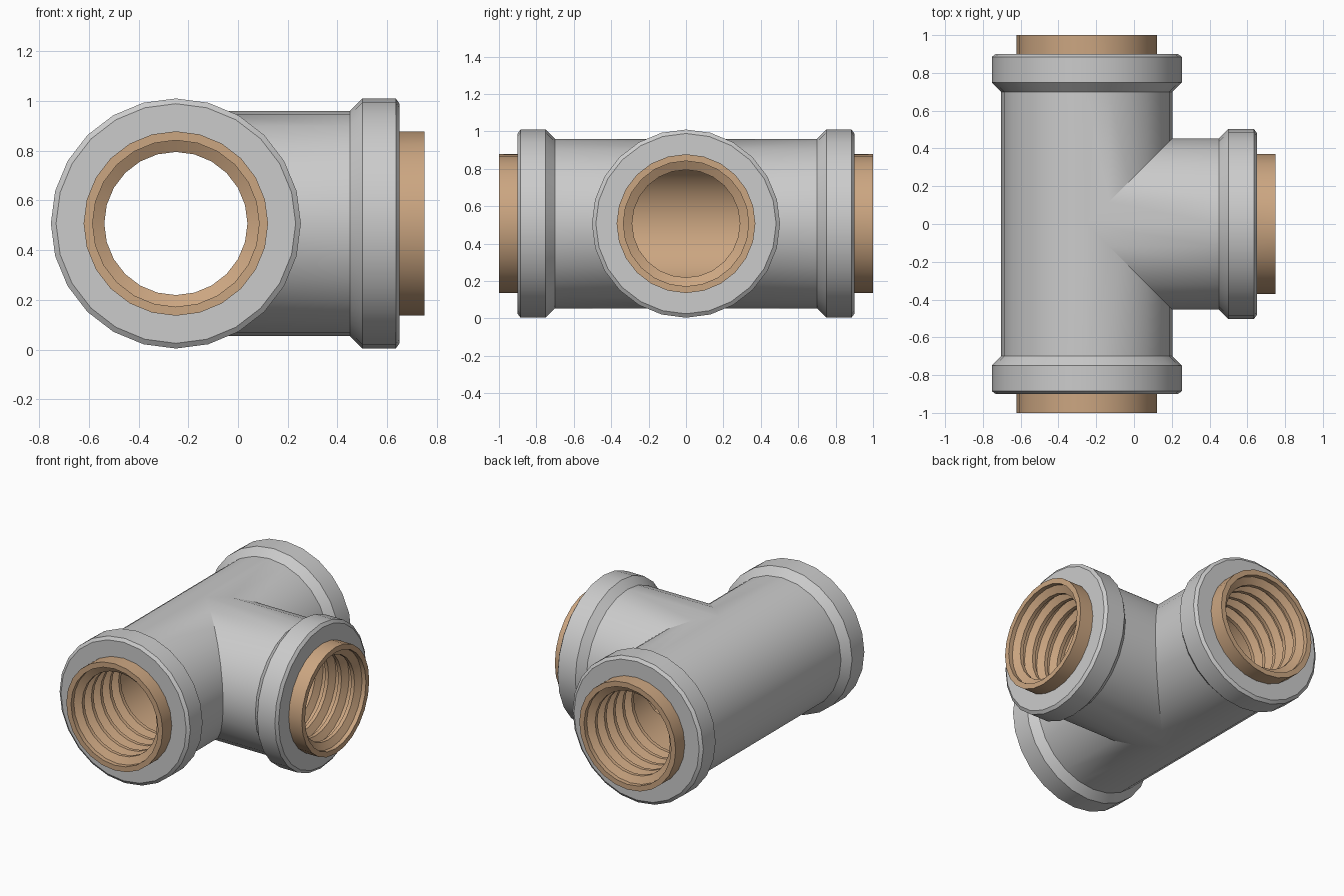
import bpy, bmesh
from math import sin, cos, pi, radians

if "Cube" in bpy.data.objects:
    bpy.data.objects.remove(bpy.data.objects["Cube"])

N = 24                    # sides of every round section
CX, CZ = -0.25, 0.507     # where the three pipe axes meet


def place(arm, t, r, a):
    """Point at distance t along an arm; t None means the mitre joint with the other arms."""
    u, v = r * cos(a), r * sin(a)
    if arm == "side":
        return (CX + (abs(u) if t is None else t), u, CZ + v)
    t = max(0, u) if t is None else t
    return (CX + u, t if arm == "back" else -t, CZ + v)


def tee(name, profile, colour=None):
    """Turn one profile (distance, radius) around all three arms and weld them at the mitre."""
    bm = bmesh.new()
    for arm in ("front", "back", "side"):
        rings = [[bm.verts.new(place(arm, t, r, 2 * pi * i / N)) for i in range(N)]
                 for t, r in profile]
        for p, q in zip(rings, rings[1:]):
            for i in range(N):
                j = (i + 1) % N
                bm.faces.new((p[i], p[j], q[j], q[i]))
    bmesh.ops.remove_doubles(bm, verts=bm.verts, dist=1e-5)
    bmesh.ops.recalc_face_normals(bm, faces=bm.faces)
    mesh = bpy.data.meshes.new(name)
    bm.to_mesh(mesh)
    bm.free()
    ob = bpy.data.objects.new(name, mesh)
    bpy.context.collection.objects.link(ob)
    if colour:
        mat = bpy.data.materials.new(name + "_colour")
        mat.diffuse_color = colour
        mat.use_nodes = True
        mat.node_tree.nodes["Principled BSDF"].inputs["Base Color"].default_value = mat.diffuse_color
        mesh.materials.append(mat)
    bpy.ops.object.select_all(action="DESELECT")
    ob.select_set(True)
    bpy.context.view_layer.objects.active = ob
    bpy.ops.object.shade_smooth_by_angle(angle=radians(30))
    return ob


# Grey outer body with a bevelled collar at each end
tee("pipe_body", [(None, 0.453), (0.70, 0.453), (0.75, 0.503), (0.885, 0.503),
                  (0.90, 0.482), (0.90, 0.371), (None, 0.371)])

# Threaded lining: plain outside, ridges inside each mouth, plain bore at the centre
ROOT, CREST, PITCH = 0.335, 0.288, 0.1
lining = [(None, 0.371), (1.0, 0.371), (1.0, ROOT)]
for k in range(5):
    t = 0.97 - k * PITCH
    lining += [(t, ROOT), (t - 0.025, CREST), (t - 0.05, CREST), (t - 0.075, ROOT)]
lining.append((None, ROOT))
tee("threaded_lining", lining, (0.60, 0.38, 0.22, 1))
